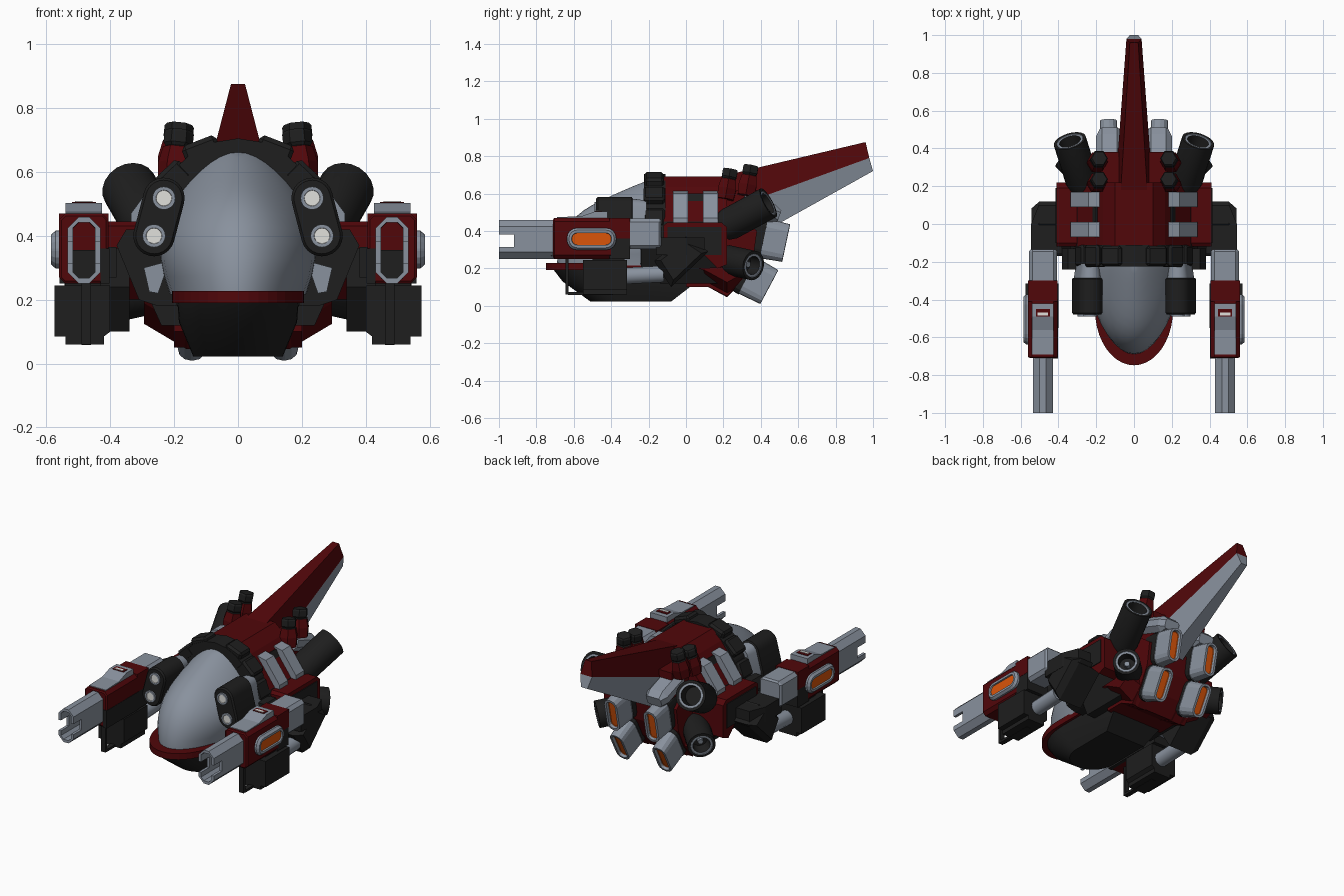
import bpy, bmesh, math
from mathutils import Vector

if "Cube" in bpy.data.objects:
    bpy.data.objects.remove(bpy.data.objects["Cube"])

COLS = {"red": (.083, .002, .003), "grey": (.25, .285, .34), "black": (.013, .013, .013),
        "orange": (.7, .09, .003), "white": (.75, .75, .72)}
NAMES = list(COLS)
MATS = []
for n, c in COLS.items():
    m = bpy.data.materials.new(n + " paint")
    m.diffuse_color = (*c, 1)
    m.use_nodes = True
    m.node_tree.nodes["Principled BSDF"].inputs["Base Color"].default_value = m.diffuse_color
    MATS.append(m)


def finish(name, bm, mirror=False, smooth=False):
    bmesh.ops.remove_doubles(bm, verts=bm.verts, dist=1e-5)
    bmesh.ops.recalc_face_normals(bm, faces=bm.faces)
    me = bpy.data.meshes.new(name)
    bm.to_mesh(me)
    bm.free()
    for m in MATS:
        me.materials.append(m)
    ob = bpy.data.objects.new(name, me)
    bpy.context.collection.objects.link(ob)
    if mirror:
        ob.modifiers.new("mirror", 'MIRROR')
    if smooth:
        bpy.ops.object.select_all(action='DESELECT')
        ob.select_set(True)
        bpy.context.view_layer.objects.active = ob
        bpy.ops.object.shade_smooth_by_angle(angle=math.radians(35))
    return ob


def loft(name, rings, mats, mirror=False, smooth=False):
    """Skin closed rings; mats is one colour, or one per band (last one also caps)."""
    bm = bmesh.new()
    if isinstance(mats, str):
        mats = [mats] * (len(rings) - 1)
    vs = [[bm.verts.new(p) for p in r] for r in rings]
    n = len(vs[0])
    for a, b, m in zip(vs, vs[1:], mats):
        for i in range(n):
            bm.faces.new((a[i], a[(i + 1) % n], b[(i + 1) % n], b[i])).material_index = NAMES.index(m)
    bm.faces.new(vs[0]).material_index = NAMES.index(mats[0])
    bm.faces.new(vs[-1]).material_index = NAMES.index(mats[-1])
    return finish(name, bm, mirror, smooth)


def prism(name, axis, pts, lo, hi, mat, mirror=True):
    put = {'x': lambda a, b, c: (c, a, b), 'y': lambda a, b, c: (a, c, b), 'z': lambda a, b, c: (a, b, c)}[axis]
    return loft(name, [[put(a, b, c) for a, b in pts] for c in (lo, hi)], mat, mirror)


def box(name, x, y, z, mat, mirror=True):
    return prism(name, 'z', [(x[0], y[0]), (x[1], y[0]), (x[1], y[1]), (x[0], y[1])], z[0], z[1], mat, mirror)


def rrect(w, h, r, n):
    """Rounded rectangle section that can be inset by d."""
    def sec(d):
        rr, out = max(r - d, .002), []
        for k, (sx, sy) in enumerate(((1, 1), (-1, 1), (-1, -1), (1, -1))):
            for i in range(n + 1):
                t = math.pi / 2 * (k + i / n)
                out.append((sx * (w / 2 - d - rr) + rr * math.cos(t), sy * (h / 2 - d - rr) + rr * math.sin(t)))
        return out
    return sec


def circle(r, n):
    return lambda d: [((r - d) * math.cos(2 * math.pi * i / n), (r - d) * math.sin(2 * math.pi * i / n)) for i in range(n)]


def sweep(name, p0, p1, sec, steps, smooth=False, mirror=True):
    """Section along p0->p1; steps are (fraction, inset, colour)."""
    p0, p1 = Vector(p0), Vector(p1)
    d = (p1 - p0).normalized()
    s = d.cross(Vector((0, 0, 1) if abs(d.z) < .9 else (0, 1, 0))).normalized()
    u = s.cross(d)
    rings = [[p0.lerp(p1, t) + s * a + u * b for a, b in sec(i)] for t, i, _ in steps]
    return loft(name, rings, [c for _, _, c in steps[1:]], mirror, smooth)


# Canopy: upper half of an egg
bm = bmesh.new()
bmesh.ops.create_uvsphere(bm, u_segments=40, v_segments=24, radius=1)
bmesh.ops.bisect_plane(bm, geom=bm.verts[:] + bm.edges[:] + bm.faces[:], plane_co=(0, 0, -.01),
                       plane_no=(0, 0, 1), clear_inner=True)
for v in bm.verts:
    x, y, z = v.co
    slope = 1 - .11 * math.sin(math.pi * max(-y, 0))
    v.co = (x * .215 * (1 + .24 * math.sin(math.pi * max(z, 0))), -.2 + y * (.49 if y < 0 else .25), .22 + .45 * z * slope)
for f in bm.faces:
    f.material_index = NAMES.index("grey")
finish("canopy", bm, smooth=True)


def nose(a, tip, mid, rear, z):
    arc = [(a * math.cos(math.pi * (1 + i / 20)), mid + (mid - tip) * math.sin(math.pi * (1 + i / 20)), z) for i in range(21)]
    return arc + [(a, rear, z), (-a, rear, z)]


# Rim and lower hull
loft("canopy_rim", [nose(.207, -.748, -.45, -.2, z) for z in (.19, .228)], "red")
loft("lower_hull", [nose(.19, -.71, -.43, .08, .195), nose(.185, -.66, -.42, .06, .13),
                    nose(.14, -.51, -.36, -.08, .022)], "black", smooth=True)

# Collar arch behind the canopy, with blocks
arc = lambda a, b: [(a * math.cos(math.pi * i / 12), .36 + b * math.sin(math.pi * i / 12)) for i in range(13)]
prism("collar_arch", 'y', arc(.29, .345) + arc(.2, .29)[::-1], -.225, -.11, "black", False)
for i, t in enumerate((18, 42, 66)):
    c, s = math.cos(math.radians(t)), math.sin(math.radians(t))
    sweep(f"collar_block_{i}", (.25 * c, -.17, .36 + .3 * s), (.31 * c, -.17, .36 + .37 * s),
          rrect(.115, .105, .012, 1), [(0, 0, "black"), (.8, 0, "black"), (1, .012, "black")])

# Main body
prism("upper_body", 'y', [(.1, .69), (.165, .635), (.3, .45), (-.3, .45), (-.165, .635), (-.1, .69)], -.12, .22, "red", False)
prism("body_core", 'y', [(.3, .45), (.34, .34), (.24, .12), (-.24, .12), (-.34, .34), (-.3, .45)], -.14, .2, "black", False)
prism("shoulder_block", 'x', [(-.12, .36), (-.12, .43), (-.1, .445), (.19, .445), (.22, .42), (.22, .22), (.17, .2), (.1, .27), (0, .36)],
      .16, .41, "red")
box("shoulder_panel", (.405, .415), (-.1, .19), (.27, .42), "black")
for i, y in enumerate((-.07, .09)):
    prism(f"side_bar_{i}", 'y', [(.15, .6), (.17, .615), (.24, .6), (.335, .47), (.335, .44), (.2, .44)], y, y + .08, "grey")
prism("bar_gap", 'y', [(.15, .58), (.2, .6), (.27, .46), (.27, .44)], .01, .09, "black")

# Front side braces with grey panels
prism("front_brace", 'y', [(.19, .18), (.25, .18), (.31, .2), (.38, .37), (.35, .42), (.2, .42)], -.24, -.13, "black")
prism("brace_panel", 'y', [(.25, .22), (.278, .225), (.295, .30), (.24, .315), (.222, .3)], -.246, -.238, "grey")

# Headlight pods
up, lo = Vector((.232, 0, .518)), Vector((.263, 0, .4))
mid = (up + lo) / 2
ax = (up - lo).normalized()
sx = Vector((ax.z, 0, -ax.x))
pod = rrect(.13, .25, .064, 6)
loft("headlight_pod", [[mid + sx * a + ax * b + Vector((0, y, 0)) for a, b in pod(d)]
                       for y, d in ((-.21, .02), (-.285, .01), (-.29, 0), (-.47, 0), (-.48, .008))],
     ["grey", "black", "black", "black"], True, True)
for i, p in enumerate((up, lo)):
    sweep(f"headlight_{i}", (p.x, -.45, p.z), (p.x, -.49, p.z), circle(.036, 20),
          [(0, 0, "grey"), (1, 0, "grey"), (1, .011, "grey"), (.9, .012, "white")])

# Tail spike: red upper half, grey lower half
quad = lambda y1, a, z1, y2, b, z2: [(-a, y1, z1), (a, y1, z1), (b, y2, z2), (-b, y2, z2)]
loft("tail_top", [quad(.18, .07, .69, .18, .1, .5), quad(.96, .022, .875, .98, .04, .79)], "red")
loft("tail_bottom", [quad(.18, .1, .5, .3, .06, .33), quad(.98, .04, .79, 1, .022, .72)], "grey")

# Rear hull and lower fins
prism("rear_hull", 'x', [(0, .44), (.3, .46), (.38, .4), (.36, .26), (.3, .14), (.22, .05), (.12, .1), (0, .1)], -.2, .2, "red", False)
fin = lambda x, lift: [(x, .06, .2), (x, .1, .11 + lift), (x, .22, .045 + lift), (x, .3, .13 + lift * .5), (x, .28, .21)]
loft("rear_fin", [fin(.1, 0), fin(.16, 0), fin(.295, .08)], "red", True)

# Rear exhausts with glowing slots
slot = [(0, .01, "black"), (.5, .0, "black"), (.5, .004, "grey"), (1, .01, "grey"), (1, .024, "grey"), (.93, .027, "grey"), (.92, .03, "orange")]
sweep("upper_exhaust", (.13, .3, .385), (.135, .535, .335), rrect(.108, .225, .05, 3), slot)
sweep("lower_exhaust", (.14, .22, .22), (.145, .445, .1), rrect(.108, .225, .05, 3), slot)

# Rear cannons and lower thrusters
tube = [(0, .012, "black"), (.15, 0, "black"), (1, 0, "black"), (1, .015, "black"), (.99, .017, "grey"),
        (.99, .03, "grey"), (.7, .034, "black")]
sweep("rear_cannon", (.265, .2, .42), (.34, .44, .55), circle(.088, 20), tube, True)
sweep("lower_thruster", (.2, .2, .25), (.36, .36, .215), circle(.08, 20), tube, True)
sweep("thruster_core", (.28, .28, .233), (.335, .335, .22), circle(.022, 10), [(0, 0, "grey"), (1, .006, "grey")])

# Small top nozzles
for i in range(2):
    y, z = .22 + .11 * i, .02 * i
    sweep(f"top_nozzle_{i}", (.2, y - .01, .57 + z), (.183, y + .018, .73 + z), circle(.056, 6),
          [(0, .005, "red"), (.35, 0, "red"), (.66, .01, "red"), (.68, .018, "black"), (.74, .01, "black"),
           (.95, .01, "black"), (1, .016, "black")])
box("nozzle_mount", (.08, .17), (.2, .38), (.45, .62), "red")
sweep("nozzle_brace", (.13, .3, .55), (.13, .5, .48), rrect(.14, .1, .03, 1), [(0, 0, "grey"), (.8, 0, "grey"), (1, .02, "grey")])

# Elbow links between body and gun arms
link = lambda x, k: [(x, -.03 + k * (y + .03), .25 + k * (z - .25)) for y, z in ((-.17, .24), (0, .37), (.12, .29), (-.08, .1))]
loft("elbow_plate", [link(.34, 1), link(.5, 1), link(.543, .75)], "black", True)
prism("elbow_block", 'z', [(.38, -.16), (.545, -.16), (.545, .0), (.505, .1), (.38, .1)], .27, .365, "black")

# Gun arms
sweep("arm_front", (.4825, -.4, .36), (.4825, -.71, .36), rrect(.155, .22, .02, 1),
      [(0, 0, "red"), (.98, 0, "red"), (1, .008, "red")])
box("arm_inner_panel", (.403, .43), (-.713, -.4), (.25, .36), "black")
box("arm_mid_upper", (.405, .56), (-.41, -.3), (.36, .47), "red")
box("arm_mid_lower", (.407, .558), (-.41, -.3), (.25, .36), "black")
sweep("arm_rear", (.482, -.135, .385), (.482, -.305, .385), rrect(.15, .165, .02, 1),
      [(0, .01, "grey"), (.06, 0, "grey"), (1, 0, "grey")])
barrel = sweep("gun_barrel", (.482, -.69, .355), (.482, -1, .355), rrect(.104, .208, .035, 1),
               [(0, 0, "grey"), (1, 0, "grey"), (1, .017, "grey"), (.08, .017, "grey"), (.07, .018, "red")])
cutter = box("slot_cutter", (.4, .6), (-1.05, -.92), (.315, .38), "grey")
cutter.hide_render = True
cutter.display_type = 'WIRE'
cut = barrel.modifiers.new("slot", 'BOOLEAN')
cut.operation, cut.object = 'DIFFERENCE', cutter
box("barrel_inner_plate", (.447, .517), (-.722, -.713), (.265, .355), "black")
# Side window and top sight
sweep("side_window", (.55, -.505, .357), (.585, -.505, .357), rrect(.265, .118, .055, 4),
      [(0, 0, "grey"), (.6, 0, "grey"), (1, .012, "grey"), (1, .026, "grey"), (.75, .028, "grey"), (.74, .03, "orange")])
prism("top_sight", 'x', [(-.69, .46), (-.69, .474), (-.56, .478), (-.49, .503), (-.42, .503), (-.42, .46)], .425, .54, "grey")
box("sight_lens_frame", (.445, .52), (-.49, -.45), (.495, .506), "red")
box("sight_lens", (.455, .51), (-.485, -.468), (.5, .509), "white")

# Boxes, piston and grip frame under the arms
prism("under_box", 'y', [(.4, .245), (.575, .245), (.575, .085), (.54, .085), (.54, .06), (.42, .06), (.42, .085), (.4, .1)], -.55, -.315, "black")
box("under_mount", (.43, .54), (-.5, -.33), (.23, .27), "black")
sweep("piston", (.47, -.32, .16), (.47, -.12, .17), circle(.045, 14), [(0, 0, "grey"), (1, 0, "grey")], True)
box("grip_front", (.46, .49), (-.645, -.628), (.06, .26), "black")
box("grip_bottom", (.46, .49), (-.63, -.39), (.058, .073), "black")
